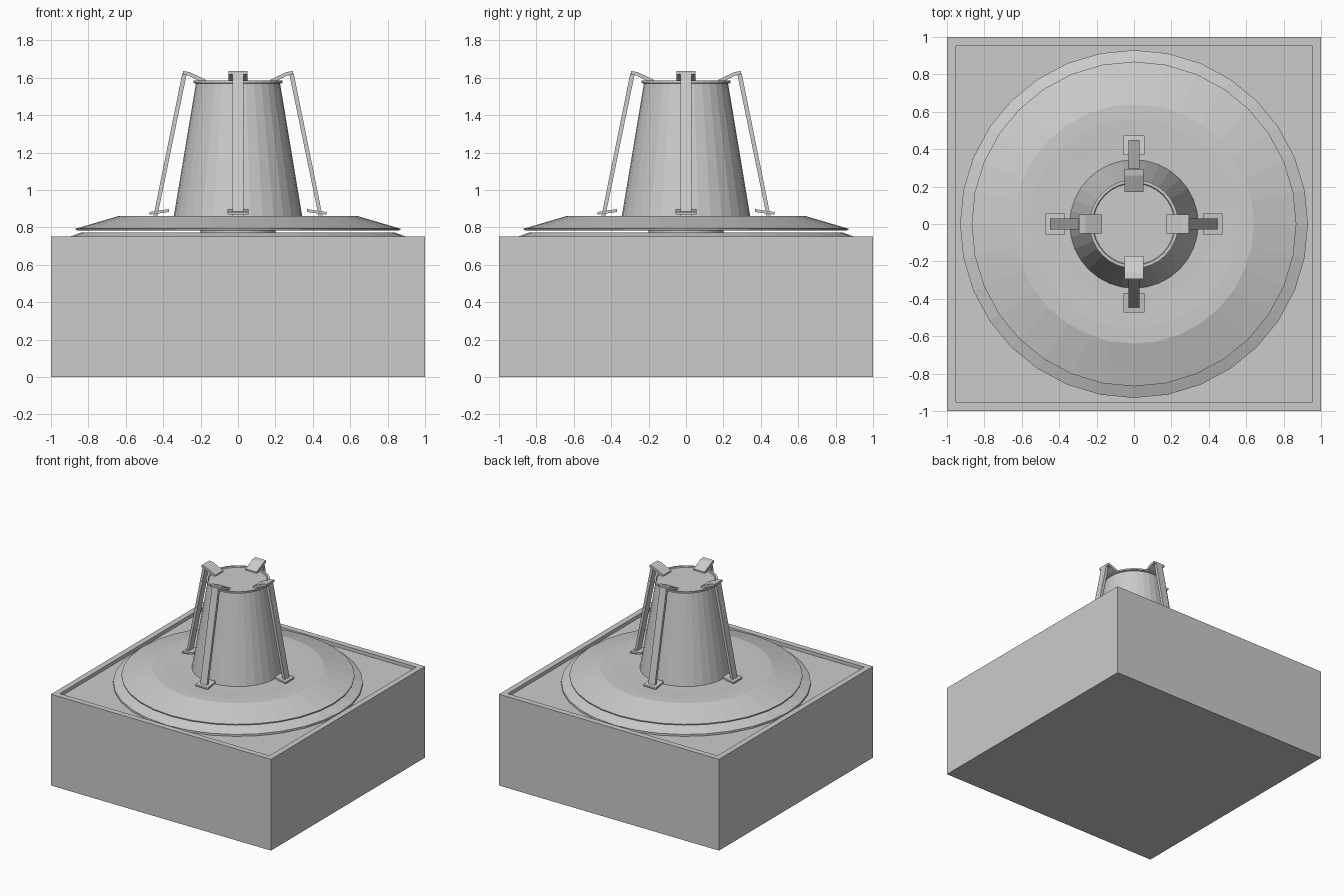
import bpy, bmesh, math
from mathutils import Matrix

if "Cube" in bpy.data.objects:
    bpy.data.objects.remove(bpy.data.objects["Cube"])

grey = bpy.data.materials.new("light_grey")
grey.diffuse_color = (0.6, 0.6, 0.6, 1)
grey.use_nodes = True
grey.node_tree.nodes["Principled BSDF"].inputs["Base Color"].default_value = grey.diffuse_color


def finish(name, bm):
    bmesh.ops.recalc_face_normals(bm, faces=bm.faces)
    me = bpy.data.meshes.new(name)
    bm.to_mesh(me)
    bm.free()
    me.materials.append(grey)
    ob = bpy.data.objects.new(name, me)
    bpy.context.collection.objects.link(ob)
    return ob


def lathe(name, profile, n=32):
    """Revolve (radius, z) points around z and cap both ends."""
    bm = bmesh.new()
    rings = [[bm.verts.new((r * math.cos(2 * math.pi * i / n),
                            r * math.sin(2 * math.pi * i / n), z))
              for i in range(n)] for r, z in profile]
    for a, b in zip(rings, rings[1:]):
        for i in range(n):
            j = (i + 1) % n
            bm.faces.new((a[i], a[j], b[j], b[i]))
    bm.faces.new(rings[0][::-1])
    bm.faces.new(rings[-1])
    return finish(name, bm)


def radial_plate(name, outline, half_width, k):
    """Extrude an (radius, z) outline sideways, turned by k quarter turns."""
    bm = bmesh.new()
    sides = [[bm.verts.new((x, s * half_width, z)) for x, z in outline] for s in (-1, 1)]
    n = len(outline)
    bm.faces.new(sides[0])
    bm.faces.new(sides[1][::-1])
    for i in range(n):
        j = (i + 1) % n
        bm.faces.new((sides[0][i], sides[1][i], sides[1][j], sides[0][j]))
    bm.transform(Matrix.Rotation(k * math.pi / 2, 4, 'Z'))
    return finish(f"{name}_{k + 1}", bm)


# Square base with a shallow sunken top
bm = bmesh.new()
bmesh.ops.create_cube(bm, size=2)
for v in bm.verts:
    v.co.z = 0.75 if v.co.z > 0 else 0
top = max(bm.faces, key=lambda f: f.calc_center_median().z)
bmesh.ops.inset_region(bm, faces=[top], thickness=0.067)
walls = bmesh.ops.extrude_discrete_faces(bm, faces=[top])
for v in walls["faces"][0].verts:
    v.co.z = 0.722
finish("base_box", bm)

# Lower skirt ring, centre stem and raised disc
lathe("lower_skirt", [(0.93, 0.715), (0.93, 0.738), (0.84, 0.772), (0.5, 0.772)])
lathe("centre_stem", [(0.2, 0.765), (0.2, 0.80)])
lathe("upper_disc", [(0.85, 0.784), (0.868, 0.785), (0.868, 0.793), (0.64, 0.86),
                     (0.56, 0.862), (0.42, 0.858)])

# Tapered tower with a rimmed lid
lathe("tower", [(0.345, 0.85), (0.225, 1.57)])
lathe("tower_lid", [(0.225, 1.568), (0.238, 1.572), (0.238, 1.584),
                    (0.222, 1.584), (0.218, 1.576)])

# Four leaning struts, each with a foot and a bent top clip
for k in range(4):
    radial_plate("strut", [(0.432, 0.855), (0.452, 0.86), (0.298, 1.622), (0.274, 1.622)], 0.03, k)
    radial_plate("foot", [(0.37, 0.882), (0.472, 0.868), (0.472, 0.882), (0.37, 0.898)], 0.056, k)
    radial_plate("clip", [(0.17, 1.577), (0.195, 1.577), (0.265, 1.612), (0.295, 1.618),
                          (0.295, 1.636), (0.258, 1.63), (0.17, 1.588)], 0.05, k)
